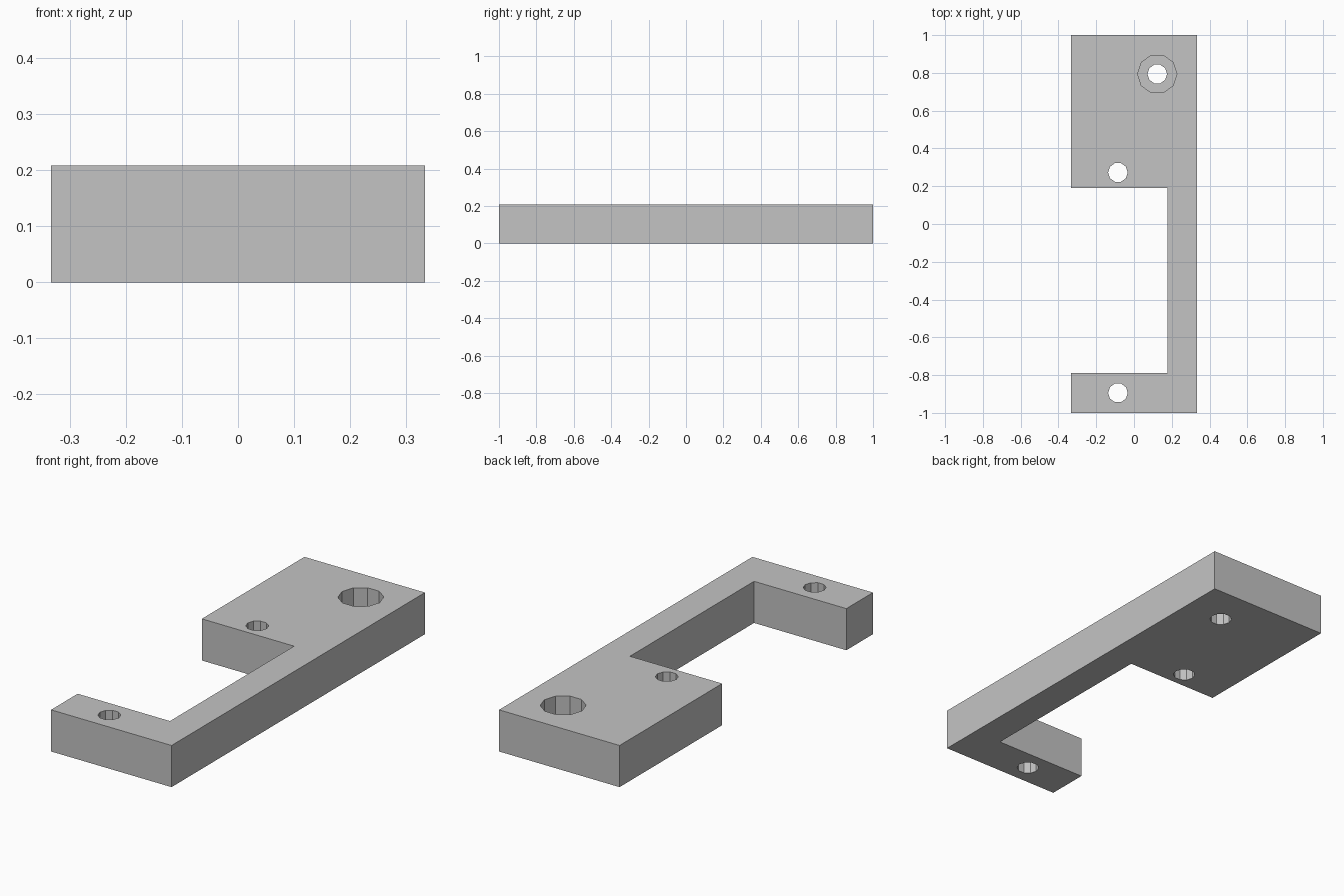
import bpy
import bmesh
import math

cube = bpy.data.objects.get("Cube")
if cube:
    bpy.data.objects.remove(cube, do_unlink=True)

THICK = 0.208
SIDES = 10

grey = bpy.data.materials.new("light_grey")
grey.use_nodes = True
colour = (0.55, 0.55, 0.55, 1)
grey.diffuse_color = colour
grey.node_tree.nodes["Principled BSDF"].inputs["Base Color"].default_value = colour


def prism(name, outline, z0, z1):
    """Extrude a closed xy outline from z0 up to z1."""
    bm = bmesh.new()
    face = bm.faces.new([bm.verts.new((x, y, z0)) for x, y in outline])
    top = bmesh.ops.extrude_face_region(bm, geom=[face])["geom"]
    bmesh.ops.translate(bm, vec=(0, 0, z1 - z0),
                        verts=[g for g in top if isinstance(g, bmesh.types.BMVert)])
    bmesh.ops.recalc_face_normals(bm, faces=bm.faces)
    mesh = bpy.data.meshes.new(name)
    bm.to_mesh(mesh)
    bm.free()
    mesh.materials.append(grey)
    obj = bpy.data.objects.new(name, mesh)
    bpy.context.collection.objects.link(obj)
    return obj


def drill(target, name, x, y, radius, z0):
    """Cut a ten-sided hole from z0 up through the top face."""
    ring = [(x + radius * math.cos(math.tau * i / SIDES),
             y + radius * math.sin(math.tau * i / SIDES)) for i in range(SIDES)]
    cutter = prism(name, ring, z0, THICK + 0.1)
    mod = target.modifiers.new(name, "BOOLEAN")
    mod.operation = "DIFFERENCE"
    mod.solver = "EXACT"
    mod.object = cutter
    bpy.context.view_layer.objects.active = target
    bpy.ops.object.modifier_apply(modifier=name)
    bpy.data.objects.remove(cutter, do_unlink=True)


# Bracket plate: wide rear pad, narrow side bar and front foot
W, BAR = 0.333, 0.177
bracket = prism("bracket_plate", [
    (-W, -1), (W, -1), (W, 1), (-W, 1),
    (-W, 0.19), (BAR, 0.19), (BAR, -0.79), (-W, -0.79)], 0, THICK)

# Through holes
for name, x, y in (("front_hole", -0.085, -0.894),
                   ("middle_hole", -0.085, 0.273),
                   ("rear_hole", 0.123, 0.794)):
    drill(bracket, name, x, y, 0.052, -0.1)

# Wide screw-head recess above the rear hole
drill(bracket, "screw_recess", 0.123, 0.794, 0.104, 0.1)
